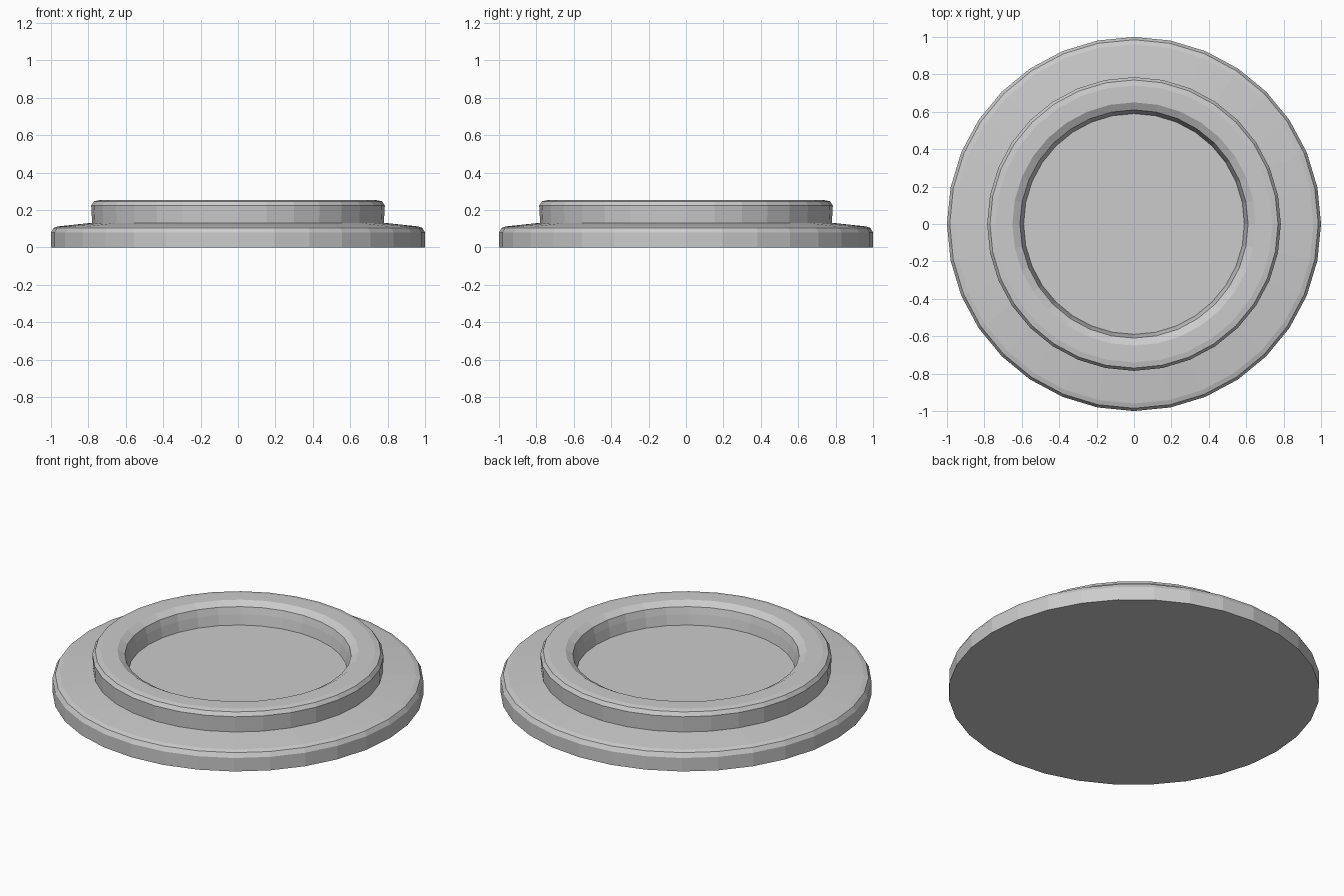
import bpy, bmesh, math

if "Cube" in bpy.data.objects:
    bpy.data.objects.remove(bpy.data.objects["Cube"])

SIDES = 32


def lathe(name, profile):
    """Revolve an (radius, height) profile into a closed, flat-shaded solid."""
    bm = bmesh.new()
    rings = []
    for r, z in profile:
        rings.append([bm.verts.new((r * math.cos(2 * math.pi * i / SIDES),
                                    r * math.sin(2 * math.pi * i / SIDES), z))
                      for i in range(SIDES)])
    for a, b in zip(rings, rings[1:]):
        for i in range(SIDES):
            j = (i + 1) % SIDES
            bm.faces.new((a[i], a[j], b[j], b[i]))
    bm.faces.new(rings[0][::-1])
    bm.faces.new(rings[-1])
    bmesh.ops.recalc_face_normals(bm, faces=bm.faces)
    mesh = bpy.data.meshes.new(name)
    bm.to_mesh(mesh)
    bm.free()
    obj = bpy.data.objects.new(name, mesh)
    bpy.context.collection.objects.link(obj)
    return obj


# Stepped round plate: flange, raised rim, recessed floor
lathe("round_plate", [
    (1.0, 0.0), (1.0, 0.08), (0.985, 0.105), (0.96, 0.113),   # flange edge
    (0.78, 0.132),                                            # sloped flange top
    (0.785, 0.225), (0.77, 0.247), (0.74, 0.253),             # rim outside
    (0.65, 0.253), (0.61, 0.23), (0.60, 0.19),                # rim inside
    (0.59, 0.13),                                             # recess floor
])
